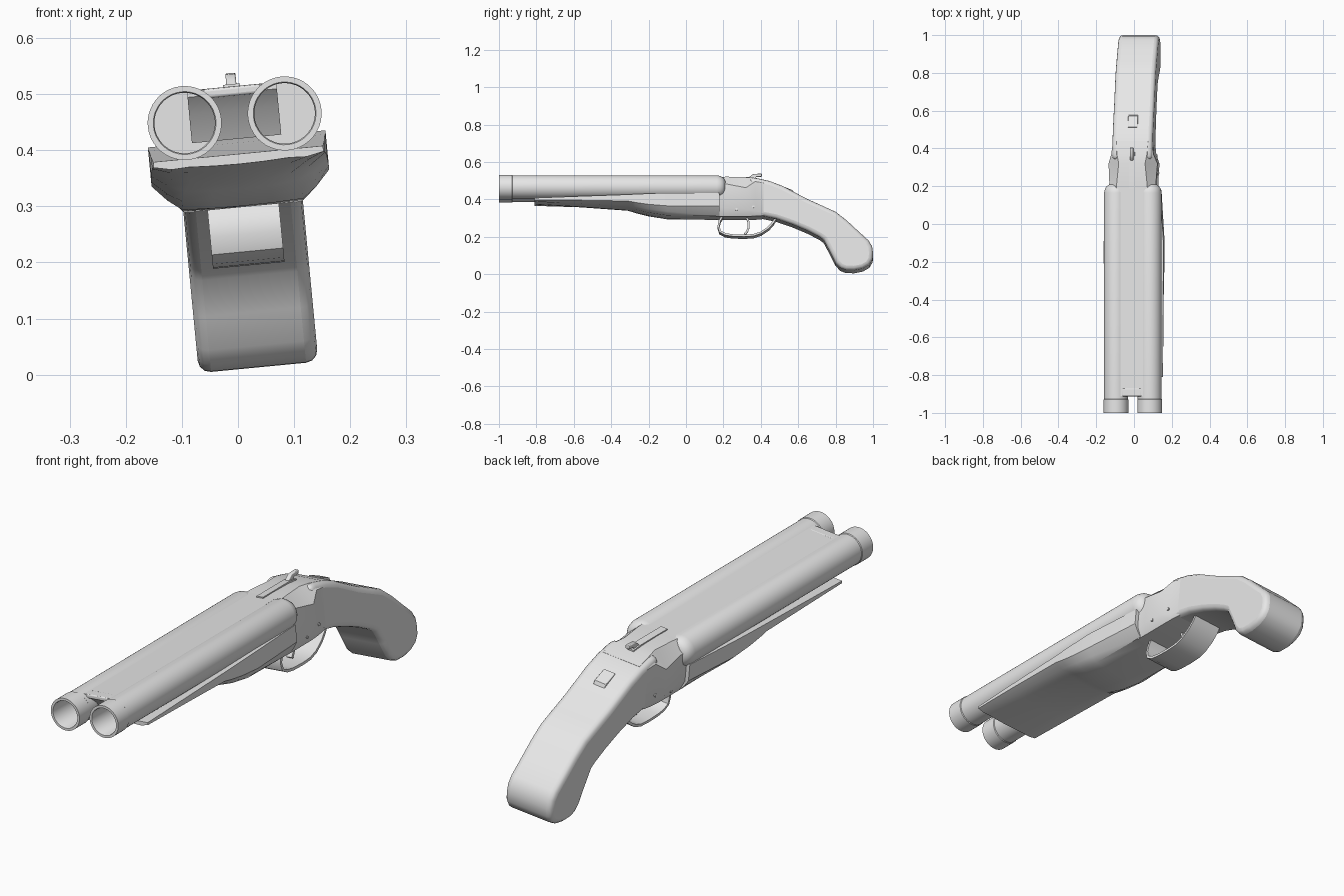
import bpy, bmesh, math
from mathutils import Matrix

if "Cube" in bpy.data.objects:
    bpy.data.objects.remove(bpy.data.objects["Cube"])

grey = bpy.data.materials.new("grey")
grey.diffuse_color = (0.8, 0.8, 0.8, 1)
grey.use_nodes = True
grey.node_tree.nodes["Principled BSDF"].inputs["Base Color"].default_value = grey.diffuse_color

# The whole model leans sideways around the barrel axis
PIVOT_Z = 0.457
LEAN = (Matrix.Translation((-0.006, 0, PIVOT_Z))
        @ Matrix.Rotation(math.radians(-5.5), 4, 'Y')
        @ Matrix.Translation((0, 0, -PIVOT_Z)))


def finish(name, bm, bevel=0, segments=3, limit=60):
    bmesh.ops.recalc_face_normals(bm, faces=bm.faces)
    me = bpy.data.meshes.new(name)
    bm.to_mesh(me)
    bm.free()
    me.materials.append(grey)
    ob = bpy.data.objects.new(name, me)
    bpy.context.collection.objects.link(ob)
    ob.matrix_world = LEAN
    if bevel:
        mod = ob.modifiers.new("bevel", 'BEVEL')
        mod.width, mod.segments = bevel, segments
        mod.limit_method, mod.angle_limit = 'ANGLE', math.radians(limit)
    return ob


def loft(name, rings, bevel=0, closed_path=False, limit=60):
    """Skin a series of equal-length point rings and cap the ends."""
    bm = bmesh.new()
    vs = [[bm.verts.new(p) for p in ring] for ring in rings]
    n = len(vs[0])
    for a, b in zip(vs, vs[1:]):
        for i in range(n):
            j = (i + 1) % n
            bm.faces.new((a[i], a[j], b[j], b[i]))
    bm.faces.new(vs[0])
    bm.faces.new(vs[-1])
    return finish(name, bm, bevel, limit=limit)


def prism(name, profile, half, x=0, bevel=0):
    """Side profile (y, z) extruded across x."""
    return loft(name, [[(x + s * half, y, z) for y, z in profile] for s in (-1, 1)], bevel)


def mirrored_loft(name, sections, bevel=0):
    """Sections: (y, half outline of (x, z) from top to bottom)."""
    rings = []
    for y, half in sections:
        ring = [(x, y, z) for x, z in half]
        ring += [(-x, y, z) for x, z in reversed(half) if x > 0]
        rings.append(ring)
    return loft(name, rings, bevel)


def lathe(name, profile, x, z, steps=40):
    """Revolve (y, radius) around an axis running along y."""
    bm = bmesh.new()
    vs = [bm.verts.new((x, y, z + r)) for y, r in profile]
    edges = [bm.edges.new(e) for e in zip(vs, vs[1:])]
    bmesh.ops.spin(bm, geom=vs + edges, cent=(x, 0, z), axis=(0, 1, 0),
                   angle=math.tau, steps=steps, use_duplicate=False)
    bmesh.ops.remove_doubles(bm, verts=bm.verts, dist=1e-5)
    return finish(name, bm)


def ribbon(name, path, thick, half, x=0):
    """Flat strip of given thickness following a (y, z) path."""
    out, inn = [], []
    for i, (y, z) in enumerate(path):
        a, b = path[max(i - 1, 0)], path[min(i + 1, len(path) - 1)]
        dy, dz = b[0] - a[0], b[1] - a[1]
        d = math.hypot(dy, dz)
        ny, nz = -dz / d * thick / 2, dy / d * thick / 2
        out.append((y + ny, z + nz))
        inn.append((y - ny, z - nz))
    return prism(name, out + inn[::-1], half, x)


# Twin barrels with muzzle collars, open bores and rounded breech ends
barrel = [(-0.72, 0), (-0.72, 0.054), (-0.995, 0.054), (-1.0, 0.056), (-1.0, 0.066),
          (-0.93, 0.066), (-0.927, 0.0635), (0.165, 0.0635), (0.185, 0.059),
          (0.2, 0.05), (0.21, 0.035), (0.213, 0)]
for side, sx in (("left", -1), ("right", 1)):
    lathe(side + "_barrel", barrel, sx * 0.0895, PIVOT_Z)

# Web filling the gap between the barrels
prism("barrel_web", [(-0.91, 0.513), (-0.91, 0.502), (-0.88, 0.472), (-0.85, 0.42),
                     (0.19, 0.42), (0.19, 0.513)], 0.08)
prism("front_rib_block", [(-0.912, 0.514), (-0.912, 0.497), (-0.87, 0.497), (-0.87, 0.514)],
      0.052, bevel=0.005)

# Forend: thin plate at the front swelling to a deep belly
def forend_section(y, top, w, low, bx, bz, cz):
    return (y, [(0, top), (w, top), (w, low), ((w + bx) / 2, (low + bz) / 2 - 0.004),
                (bx, bz), (bx * 0.5, cz * 0.75 + bz * 0.25), (0, cz)])

mirrored_loft("forend", [forend_section(*s) for s in (
    (-0.81, 0.393, 0.152, 0.383, 0.09, 0.378, 0.375),
    (-0.60, 0.401, 0.155, 0.381, 0.09, 0.368, 0.363),
    (-0.31, 0.411, 0.157, 0.376, 0.09, 0.350, 0.341),
    (-0.27, 0.413, 0.158, 0.368, 0.10, 0.336, 0.330),
    (-0.20, 0.416, 0.159, 0.358, 0.108, 0.319, 0.314),
    (-0.10, 0.420, 0.159, 0.350, 0.108, 0.303, 0.300),
    (0.18, 0.420, 0.142, 0.350, 0.108, 0.300, 0.298))])

# Receiver with flared sides and a chamfered top
def receiver_section(y, top, xt, w, hi, lo, xb, bot):
    return (y, [(0, top), (xt, top), (w, hi), (w, lo), (xb, bot), (0, bot)])

mirrored_loft("receiver", [receiver_section(*s) for s in (
    (0.16, 0.512, 0.085, 0.128, 0.472, 0.345, 0.106, 0.298),
    (0.22, 0.514, 0.080, 0.124, 0.470, 0.340, 0.106, 0.298),
    (0.32, 0.512, 0.070, 0.130, 0.450, 0.335, 0.106, 0.298),
    (0.37, 0.508, 0.080, 0.112, 0.485, 0.325, 0.104, 0.300),
    (0.44, 0.492, 0.085, 0.104, 0.475, 0.315, 0.095, 0.305))])

# Curved pistol grip with soft edges
prism("grip", [(0.34, 0.508), (0.38, 0.505), (0.45, 0.489), (0.52, 0.462), (0.58, 0.430),
               (0.65, 0.393), (0.73, 0.357), (0.80, 0.325), (0.86, 0.278), (0.92, 0.222),
               (0.975, 0.172), (0.995, 0.140), (1.0, 0.105), (0.998, 0.07), (0.98, 0.04),
               (0.945, 0.02), (0.90, 0.011), (0.855, 0.012), (0.825, 0.024), (0.80, 0.05),
               (0.77, 0.11), (0.735, 0.175), (0.71, 0.192), (0.65, 0.223), (0.57, 0.257),
               (0.48, 0.288), (0.40, 0.304), (0.34, 0.306)], 0.107, bevel=0.022)

# Trigger guard band and trigger
ribbon("trigger_guard", [(0.195, 0.305), (0.180, 0.28), (0.174, 0.25), (0.182, 0.222),
                         (0.21, 0.207), (0.25, 0.201), (0.31, 0.199), (0.36, 0.202),
                         (0.40, 0.215), (0.44, 0.242), (0.465, 0.27), (0.48, 0.295)],
       0.011, 0.064)
ribbon("trigger", [(0.325, 0.302), (0.335, 0.275), (0.335, 0.25), (0.327, 0.228),
                   (0.315, 0.212)], 0.011, 0.012)

# Opening lever on top of the receiver
prism("lever_base", [(0.16, 0.510), (0.16, 0.518), (0.34, 0.518), (0.38, 0.512),
                     (0.38, 0.500), (0.34, 0.505)], 0.015)
prism("lever", [(0.33, 0.512), (0.345, 0.525), (0.36, 0.536), (0.405, 0.538),
                (0.405, 0.522), (0.375, 0.52), (0.365, 0.505)], 0.009, bevel=0.003)

# Safety slide on the grip's sloping top
prism("safety_slide", [(0.512, 0.455), (0.512, 0.471), (0.572, 0.446), (0.58, 0.425)],
      0.026, bevel=0.003)

# Small pins through the receiver
for i, (y, z) in enumerate([(0.27, 0.335), (0.36, 0.35)]):
    loft("receiver_pin_%d" % i, [[(x, y + 0.007 * math.cos(a * math.tau / 10),
                                   z + 0.007 * math.sin(a * math.tau / 10))
                                  for a in range(10)] for x in (-0.128 + i * 0.008, 0.128 - i * 0.008)])

# Smooth shading with sharp edges kept
bpy.ops.object.select_all(action='DESELECT')
for ob in bpy.context.scene.objects:
    ob.select_set(True)
    bpy.context.view_layer.objects.active = ob
bpy.ops.object.shade_smooth_by_angle(angle=math.radians(35))
